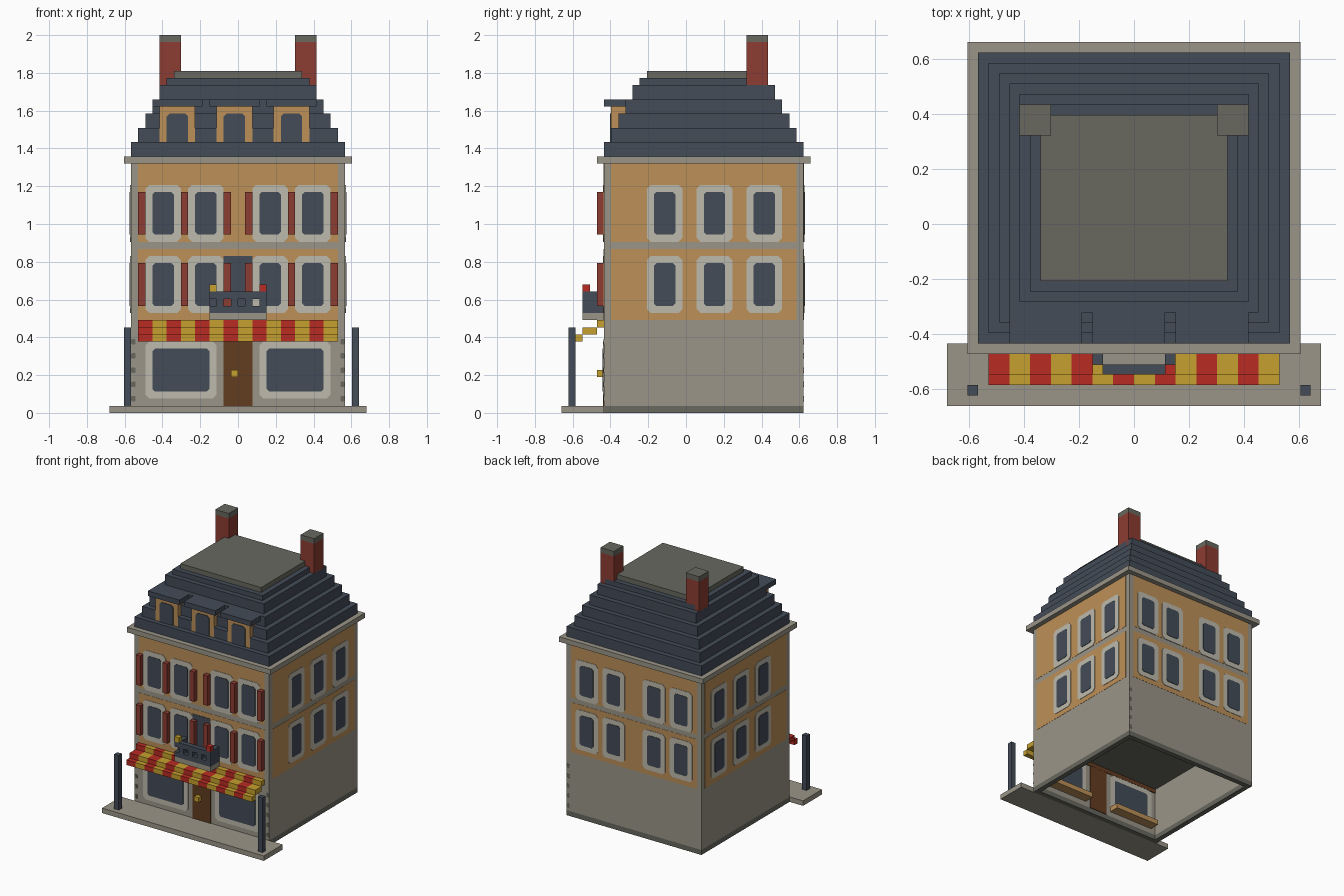
import bpy, bmesh

if "Cube" in bpy.data.objects:
    bpy.data.objects.remove(bpy.data.objects["Cube"], do_unlink=True)

U = 2 / 53          # one building block
FRONT, BACK, SIDE = -11.5, 16.5, 15


def material(name, r, g, b):
    """Flat material from 0-255 display values."""
    lin = [((c / 255 + 0.055) / 1.055) ** 2.4 for c in (r, g, b)] + [1]
    m = bpy.data.materials.new(name)
    m.diffuse_color = lin
    m.use_nodes = True
    m.node_tree.nodes["Principled BSDF"].inputs["Base Color"].default_value = lin
    return m


TAN = material("tan plaster", 188, 144, 88)
CREAM = material("cream trim", 190, 186, 172)
SLATE = material("slate blue", 67, 76, 88)
STONE = material("stone grey", 154, 149, 136)
DARK = material("dark stone", 104, 104, 96)
RED = material("bright red", 184, 44, 36)
YELLOW = material("golden yellow", 198, 160, 46)
BRICK = material("brick red", 140, 60, 50)
BROWN = material("door brown", 98, 60, 32)


def prism(name, mat, loop, offset):
    """Solid between a closed loop of points and its copy moved by offset."""
    bm = bmesh.new()
    a = [bm.verts.new([c * U for c in p]) for p in loop]
    b = [bm.verts.new([(c + o) * U for c, o in zip(p, offset)]) for p in loop]
    bm.faces.new(a)
    bm.faces.new(b[::-1])
    for i in range(len(a)):
        j = (i + 1) % len(a)
        bm.faces.new((a[j], a[i], b[i], b[j]))
    bmesh.ops.recalc_face_normals(bm, faces=bm.faces)
    me = bpy.data.meshes.new(name)
    bm.to_mesh(me)
    bm.free()
    me.materials.append(mat)
    ob = bpy.data.objects.new(name, me)
    bpy.context.collection.objects.link(ob)
    return ob


def box(name, mat, x0, x1, y0, y1, z0, z1):
    loop = [(x0, y0, z0), (x1, y0, z0), (x1, y1, z0), (x0, y1, z0)]
    return prism(name, mat, loop, (0, 0, z1 - z0))


# wall name -> (plane position, axis, outward sign)
WALLS = {"front": (FRONT, 1, -1), "back": (BACK, 1, 1), "right": (SIDE, 0, 1),
         "left": (-SIDE, 0, -1), "inner": (FRONT + 1, 1, 1), "dormer": (FRONT + 1, 1, -1)}


def plate(name, mat, wall, u0, u1, z0, z1, depth, cut=0, low_cut=None):
    """Thin panel on a wall, with optional chamfered corners."""
    pos, axis, sign = WALLS[wall]
    c, k = cut, cut if low_cut is None else low_cut
    pts = [(u0 + k, z0), (u1 - k, z0)]
    pts += [(u1, z0 + k)] if k else []
    pts += [(u1, z1 - c), (u1 - c, z1), (u0 + c, z1), (u0, z1 - c)] if c else [(u1, z1), (u0, z1)]
    pts += [(u0, z0 + k)] if k else []
    base = pos - sign * 0.04
    loop = [(u, base, z) if axis else (base, u, z) for u, z in pts]
    move = sign * (depth + 0.04)
    return prism(name, mat, loop, (0, move, 0) if axis else (move, 0, 0))


def window(name, wall, u0, u1, z0, z1):
    plate(name + "_frame", CREAM, wall, u0, u1, z0, z1, 0.12, 0.55)
    plate(name + "_glass", SLATE, wall, u0 + 1, u1 - 1, z0 + 1, z1 - 1, 0.2, 0.35)


def wall_ring(name, mat, z0, z1):
    """Four hollow walls, one block thick."""
    box(name + "_front", mat, -SIDE, SIDE, FRONT, FRONT + 1, z0, z1)
    box(name + "_back", mat, -SIDE, SIDE, BACK - 1, BACK, z0, z1)
    box(name + "_left", mat, -SIDE, 1 - SIDE, FRONT + 1, BACK - 1, z0, z1)
    box(name + "_right", mat, SIDE - 1, SIDE, FRONT + 1, BACK - 1, z0, z1)


# Pavement, hollow ground floor, upper block and cornice
box("pavement", STONE, -18, 18, -17.5, FRONT, 0, 1)
wall_ring("plinth", DARK, 0, 1)
wall_ring("ground_wall", STONE, 1, 11)
box("upper_block", STONE, -SIDE, SIDE, FRONT, BACK, 11, 35)
box("ground_ceiling", DARK, -14, 14, FRONT + 1, BACK - 1, 10.85, 11.1)
box("cornice", STONE, -16, 16, FRONT - 1, BACK + 1, 35, 36)

# Tan plaster fields on all walls, split by the stone band
for wall in ("front", "back", "left", "right"):
    a, b = (-14, 14) if wall in ("front", "back") else (FRONT + 1, BACK - 1)
    for z0, z1 in ((13, 23), (24, 35)):
        plate(f"{wall}_plaster_{z0}", TAN, wall, a, b, z0, z1, 0.04)

# Upper windows on every side
for row, z in enumerate((14, 24)):
    for wall in ("front", "back"):
        for u in (-13, -7, 2, 8):
            window(f"{wall}_window_{row}_{u}", wall, u, u + 5, z, z + 8)
    for wall in ("left", "right"):
        for u in (-5.5, 1.5, 8.5):
            window(f"{wall}_window_{row}_{int(u)}", wall, u, u + 5, z, z + 8)
    for u in (-14, -8, -2, 1, 7, 13):
        box(f"shutter_{row}_{u}", BRICK, u, u + 1, FRONT - 1, FRONT, z + 1, z + 7)

# Shop windows and door, seen outside and inside
for wall in ("front", "inner"):
    for u in (-13, 3):
        window(f"{wall}_shop_window_{u}", wall, u, u + 10, 2, 10)
    plate(f"{wall}_door", BROWN, wall, -2, 2, 1, 10, 0.12)
plate("inner_lintel", BROWN, "inner", -14, 14, 10, 11, 0.15)
for u in (-13, 3):
    box(f"display_shelf_{u}", TAN, u, u + 10, FRONT + 1, FRONT + 3, 2, 3)
box("door_knob", YELLOW, -1, 0, FRONT - 1, FRONT, 5, 6)

# Corner stone joints
for i in range(5):
    z = 1.6 + 2 * i
    for wall, u in (("front", -15), ("front", 14.35), ("back", 14.35)):
        plate(f"{wall}_corner_joint_{int(u)}_{i}", DARK, wall, u, u + 0.65, z, z + 0.8, 0.05, 0.15)

# Striped stepped awning
for i in range(14):
    x = -14 + 2 * i
    for step, (y0, y1) in enumerate(((-15.5, -14.5), (-14.5, -12.5), (-12.5, -11.5))):
        box(f"awning_stripe_{i}_{step}", YELLOW if i % 2 else RED, x, x + 2, y0, y1, 10 + step, 11 + step)

# Balcony with pierced railing, door and flower pots
plate("balcony_door", SLATE, "front", -2, 2, 14, 22, 0.12)
box("balcony_floor", STONE, -4, 4, -14.5, FRONT, 13, 14)
box("balcony_low_rail", SLATE, -4, 4, -14.5, -13.5, 14, 15)
box("balcony_top_rail", SLATE, -4, 4, -14.5, -13.5, 16, 17)
for x in (-3, -1, 1, 3):
    box(f"balcony_baluster_{x}", SLATE, x, x + 1, -14.5, -13.5, 15, 16)
for x, mat in ((-4, YELLOW), (3, RED)):
    box(f"balcony_side_{x}", SLATE, x, x + 1, -13.5, FRONT, 14, 17)
    box(f"balcony_flower_{x}", mat, x, x + 1, -14.5, -13.5, 17, 18)

# Street posts
for x in (-16, 16):
    box(f"street_post_{x}", SLATE, x, x + 1, -16.5, -15.5, 1, 12)

# Stepped mansard roof with flat top
for i, (z0, z1) in enumerate(((36, 38), (38, 40), (40, 42), (42, 44), (44, 46), (46, 47), (47, 48))):
    box(f"roof_step_{i}", DARK if i == 6 else SLATE, i - SIDE, SIDE - i, FRONT + i, BACK - i, z0, z1)

# Dormers
for x in (-11, -3, 5):
    box(f"dormer_body_{x}", TAN, x, x + 5, FRONT + 0.96, -8, 38, 43)
    plate(f"dormer_glass_{x}", SLATE, "dormer", x + 1, x + 4, 38, 42, 0.16, 0.4, 0)
    box(f"dormer_roof_{x}", SLATE, x - 1, x + 6, FRONT, -8.45, 43, 44)

# Chimneys
for side, x in (("right", -11), ("left", 8)):
    box(f"{side}_chimney", BRICK, x, x + 3, 8.5, 11.5, 44, 52)
    box(f"{side}_chimney_cap", DARK, x, x + 3, 8.5, 11.5, 52, 53)
